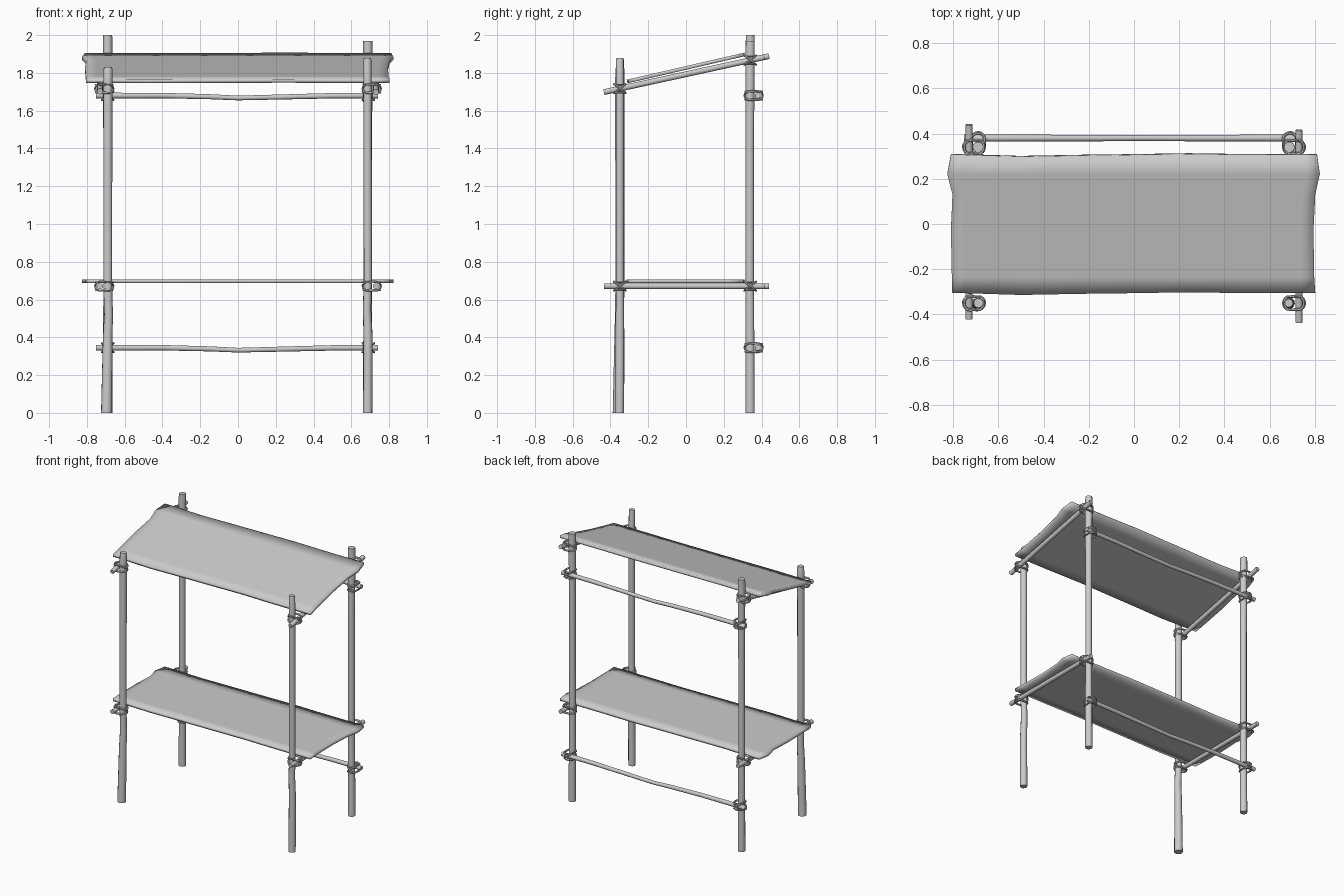
import bpy, math
from mathutils import Vector

if "Cube" in bpy.data.objects:
    bpy.data.objects.remove(bpy.data.objects["Cube"])


def to_mesh(ob, angle=40):
    bpy.ops.object.select_all(action='DESELECT')
    bpy.context.view_layer.objects.active = ob
    ob.select_set(True)
    bpy.ops.object.convert(target='MESH')
    bpy.ops.object.shade_smooth_by_angle(angle=math.radians(angle))


def tube(name, paths, radius=1.0, res=3, cyclic=False):
    """Swept round tube; each path point is (x, y, z, local radius)."""
    cu = bpy.data.curves.new(name, 'CURVE')
    cu.dimensions = '3D'
    cu.bevel_depth = radius
    cu.bevel_resolution = res
    cu.use_fill_caps = not cyclic
    for pts in paths:
        sp = cu.splines.new('POLY')
        sp.points.add(len(pts) - 1)
        sp.use_cyclic_u = cyclic
        for p, (x, y, z, r) in zip(sp.points, pts):
            p.co = (x, y, z, 1)
            p.radius = r
    ob = bpy.data.objects.new(name, cu)
    bpy.context.collection.objects.link(ob)
    to_mesh(ob)
    return ob


# upright poles, slightly crooked
tube("front_left_post", [[(-.696, -.358, 0, .030), (-.69, -.353, .4, .026), (-.685, -.352, .52, .024),
                          (-.69, -.35, .68, .024), (-.689, -.35, 1.75, .025),
                          (-.688, -.35, 1.82, .024), (-.688, -.35, 1.83, .021)]])
tube("front_right_post", [[(.686, -.352, 0, .025), (.688, -.35, .4, .024), (.683, -.35, .55, .022),
                           (.687, -.35, .7, .022), (.686, -.35, 1.7, .022),
                           (.685, -.35, 1.87, .021), (.685, -.35, 1.88, .018)]])
for name, x, top in (("back_left_post", -.69, 2.0), ("back_right_post", .687, 1.97)):
    tube(name, [[(x, .34, 0, .025), (x, .338, .7, .023), (x, .338, 1.4, .023),
                 (x, .34, top - .03, .025), (x, .34, top, .024)]])


def roof_z(y):
    return 1.793 + .218 * y


# side rails carrying the two shelves
for side, s, y0, y1 in (("left", -1, -.42, .44), ("right", 1, -.435, .415)):
    ys = [y0, -.2, .15, y1]
    tube(side + "_lower_rail", [[(s * .73, y, .671, .016) for y in ys]])
    tube(side + "_upper_rail", [[(s * .73, y, roof_z(y), .016) for y in ys]])

# sagging back rails
for name, z in (("back_lower_rail", .345), ("back_upper_rail", 1.68)):
    tube(name, [[(-.752, .38, z, .016), (-.4, .38, z, .015), (-.15, .38, z - .006, .014),
                 (0, .38, z - .013, .013), (.25, .38, z - .007, .014), (.5, .38, z - .001, .015),
                 (.74, .38, z, .016)]])


# cord lashings: two flat wraps and two crossing wraps at a joint
def lashing(name, post, u):
    c, u = Vector(post), Vector(u)
    t = Vector((-u.y, u.x, 0))
    loops = []
    for s in (-1, 1):
        flat = []
        cross = []
        for i in range(16):
            a = 2 * math.pi * i / 16
            ca, sa = math.cos(a), math.sin(a)
            d = .030 * ca + (.036 if ca > -.01 else 0)
            p = c + u * (.026 * ca + (.036 if ca > .01 else 0)) + t * .029 * sa
            flat.append((p.x, p.y, p.z + s * .021, 1))
            q = c + u * d + t * .031 * sa
            cross.append((q.x, q.y, q.z + s * .024 * sa, 1))
        loops += [flat, cross]
    tube(name, loops, .0055, 1, True)


for s, side in ((-1, "left"), (1, "right")):
    for y, end in ((-.35, "front"), (.34, "back")):
        lashing(f"{end}_{side}_shelf_lashing", (s * .69, y, .671), (s, 0, 0))
        lashing(f"{end}_{side}_roof_lashing", (s * .69, y, roof_z(y)), (s, 0, 0))
    for z in (.345, 1.68):
        lashing(f"back_rail_lashing_{side}", (s * .69, .34, z), (0, 1, 0))


# hand-cut boards with uneven edges
def board(name, height):
    us = [-1, -.93, -.62, -.3, 0, .3, .62, .93, 1]
    rows = [(-.306, -.804, .802), (-.235, -.806, .797), (-.03, -.81, .794),
            (.13, -.803, .802), (.22, -.826, .822), (.305, -.81, .81)]
    wave = {-.62: -.008, -.3: -.003, .3: .004}
    verts, faces = [], []
    n = len(us)
    for j, (y, xl, xr) in enumerate(rows):
        for u in us:
            x = xl + (xr - xl) * (u + 1) / 2
            yy = y + (wave.get(u, 0) if j in (0, 5) else 0)
            verts.append((x, yy, height(yy)))
    for j in range(len(rows) - 1):
        for i in range(n - 1):
            a = j * n + i
            faces.append((a, a + 1, a + n + 1, a + n))
    me = bpy.data.meshes.new(name)
    me.from_pydata(verts, [], faces)
    ob = bpy.data.objects.new(name, me)
    bpy.context.collection.objects.link(ob)
    m = ob.modifiers.new("thickness", 'SOLIDIFY')
    m.thickness = .019
    m.offset = -1
    to_mesh(ob, 180)


board("shelf_board", lambda y: .707)
board("roof_board", lambda y: 1.836 + .23 * y)
